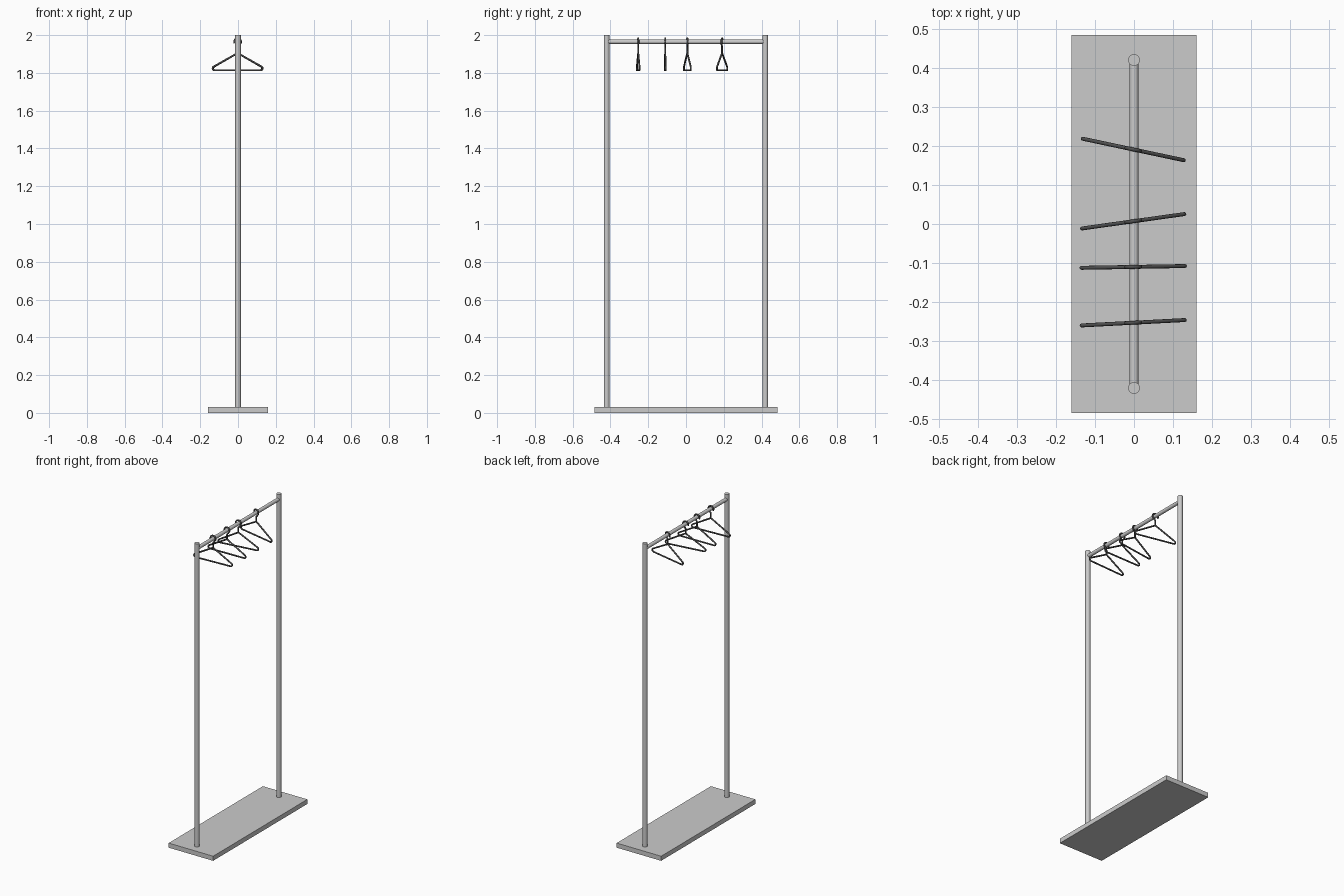
import bpy
from math import radians, sin, cos, pi

if "Cube" in bpy.data.objects:
    bpy.data.objects.remove(bpy.data.objects["Cube"])

dark = bpy.data.materials.new("dark_metal")
dark.diffuse_color = (0.08, 0.08, 0.08, 1)
dark.use_nodes = True
dark.node_tree.nodes["Principled BSDF"].inputs["Base Color"].default_value = dark.diffuse_color


def smooth(ob):
    bpy.ops.object.select_all(action='DESELECT')
    ob.select_set(True)
    bpy.context.view_layer.objects.active = ob
    bpy.ops.object.shade_smooth_by_angle(angle=radians(40))


def rod(name, loc, radius, length, rot=(0, 0, 0)):
    bpy.ops.mesh.primitive_cylinder_add(vertices=32, radius=radius, depth=length,
                                        location=loc, rotation=rot)
    ob = bpy.context.object
    ob.name = name
    smooth(ob)
    return ob


def arc(cx, cz, r, a0, a1, n):
    return [(cx + r * cos(radians(a0 + (a1 - a0) * i / n)),
             cz + r * sin(radians(a0 + (a1 - a0) * i / n))) for i in range(n + 1)]


def hanger(name, y, angle):
    # Shoulder loop with rounded corners, and a question-mark hook
    left = arc(-0.122, 1.824, 0.0105, 118, 270, 8)
    right = [(-x, z) for x, z in reversed(left)]
    loop = [(-0.006, 1.9015), *left, *right, (0.006, 1.9015), (0, 1.904)]
    hook = [(0, 1.902), (0, 1.935), (0.003, 1.941), (0.009, 1.946)]
    hook += arc(0, 1.965, 0.018, -50, 205, 18)
    curve = bpy.data.curves.new(name, 'CURVE')
    curve.dimensions = '3D'
    curve.bevel_depth = 0.005
    curve.bevel_resolution = 3
    curve.use_fill_caps = True
    for pts, cyclic in ((loop, True), (hook, False)):
        s = curve.splines.new('POLY')
        s.points.add(len(pts) - 1)
        s.use_cyclic_u = cyclic
        for p, (x, z) in zip(s.points, pts):
            p.co = (x, 0, z, 1)
    ob = bpy.data.objects.new(name, curve)
    bpy.context.collection.objects.link(ob)
    ob.location = (-0.002, y, 0)
    ob.rotation_euler.z = radians(angle)
    bpy.ops.object.select_all(action='DESELECT')
    ob.select_set(True)
    bpy.context.view_layer.objects.active = ob
    bpy.ops.object.convert(target='MESH')
    ob = bpy.context.object
    ob.data.materials.append(dark)
    smooth(ob)


# Base slab
bpy.ops.mesh.primitive_cube_add(size=1, location=(0, 0, 0.015))
base = bpy.context.object
base.name = "base"
base.scale = (0.32, 0.968, 0.03)

# Uprights and hanging rail
for side, y in (("front", -0.42), ("back", 0.42)):
    rod(side + "_post", (0, y, 1.01), 0.015, 1.98)
rod("hanging_rail", (0, 0, 1.965), 0.0115, 0.83, (pi / 2, 0, 0))

# Hangers turned at slightly different angles
for i, (y, a) in enumerate(((-0.253, 3), (-0.11, 1), (0.007, 8), (0.191, -12))):
    hanger(f"hanger_{i + 1}", y, a)
